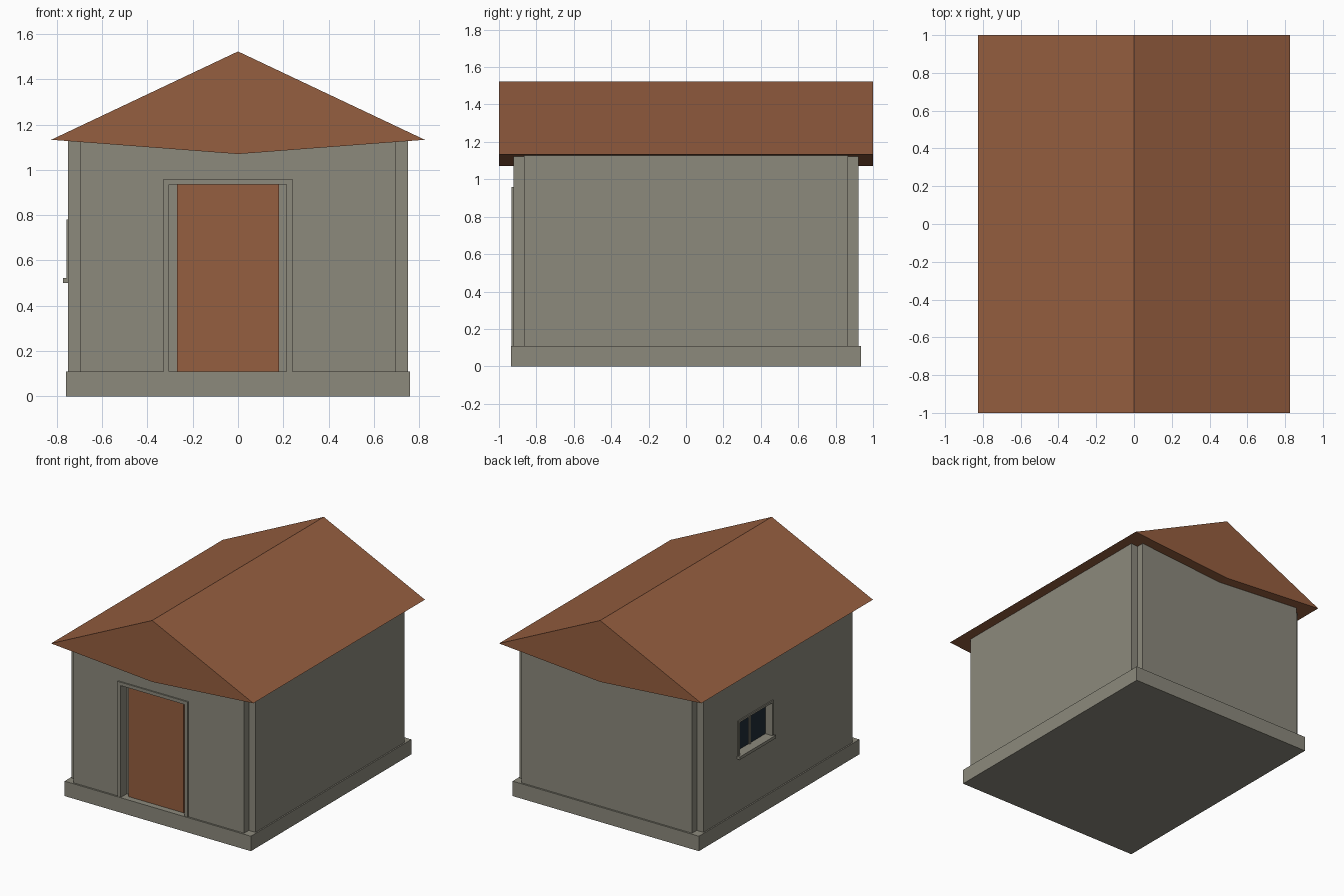
import bpy
import bmesh

if "Cube" in bpy.data.objects:
    bpy.data.objects.remove(bpy.data.objects["Cube"])


def material(name, rgb):
    m = bpy.data.materials.new(name)
    m.diffuse_color = (*rgb, 1.0)
    m.use_nodes = True
    m.node_tree.nodes["Principled BSDF"].inputs["Base Color"].default_value = m.diffuse_color
    return m


STONE = material("grey_plaster", (0.262, 0.252, 0.203))
BROWN = material("red_brown", (0.302, 0.112, 0.050))
GLASS = material("dark_glass", (0.014, 0.024, 0.036))


def prism(name, profile, offset, mat):
    """Extrude a flat profile of 3D points along offset."""
    bm = bmesh.new()
    face = bm.faces.new([bm.verts.new(p) for p in profile])
    ext = bmesh.ops.extrude_face_region(bm, geom=[face])
    top = [g for g in ext["geom"] if isinstance(g, bmesh.types.BMVert)]
    bmesh.ops.translate(bm, verts=top, vec=offset)
    if face.is_valid and len(face.edges[0].link_faces) < 2:
        bm.faces.new(list(face.verts)[::-1])
    bmesh.ops.recalc_face_normals(bm, faces=bm.faces)
    mesh = bpy.data.meshes.new(name)
    bm.to_mesh(mesh)
    bm.free()
    mesh.materials.append(mat)
    ob = bpy.data.objects.new(name, mesh)
    bpy.context.collection.objects.link(ob)
    return ob


def box(name, x, y, z, mat):
    pts = [(x[0], y[0], z[0]), (x[1], y[0], z[0]), (x[1], y[1], z[0]), (x[0], y[1], z[0])]
    return prism(name, pts, (0, 0, z[1] - z[0]), mat)


def cut(target, cutter):
    mod = target.modifiers.new(cutter.name, 'BOOLEAN')
    mod.operation = 'DIFFERENCE'
    mod.solver = 'EXACT'
    mod.object = cutter
    cutter.hide_render = True
    cutter.hide_set(True)


# Plinth
box("plinth", (-0.76, 0.76), (-0.935, 0.935), (0, 0.11), STONE)

# Walls with a square notch at each corner
X, Y, N = 0.75, 0.922, 0.055
quarter = [(X, Y - N), (X - N, Y - N), (X - N, Y)]
plan = []
for sx, sy in ((1, 1), (-1, 1), (-1, -1), (1, -1)):
    corner = [(sx * px, sy * py, 0.105) for px, py in quarter]
    plan += corner if sx * sy > 0 else corner[::-1]
walls = prism("walls", plan, (0, 0, 1.03), STONE)

# Gable roof with a shallow keel underneath
prism("roof", [(-0.825, -1, 1.133), (0, -1, 1.07), (0.825, -1, 1.133), (0, -1, 1.523)],
      (0, 2, 0), BROWN)

# Doorway recess, door and frame
cut(walls, box("doorway_cutter", (-0.305, 0.215), (-1.0, -0.86), (0.11, 0.935), STONE))
box("door", (-0.27, 0.18), (-0.89, -0.855), (0.11, 0.935), BROWN)
for side, x in (("left", (-0.33, -0.305)), ("right", (0.215, 0.24))):
    box("door_jamb_" + side, x, (-0.932, -0.88), (0.11, 0.96), STONE)
box("door_lintel", (-0.305, 0.215), (-0.932, -0.88), (0.935, 0.96), STONE)

# Window recess, glass, frame, mullion and sill on the left wall
cut(walls, box("window_cutter", (-1.0, -0.695), (0.075, 0.455), (0.52, 0.765), STONE))
box("window_glass", (-0.70, -0.69), (0.075, 0.455), (0.52, 0.765), GLASS)
for side, y in (("front", (0.06, 0.075)), ("back", (0.455, 0.47))):
    box("window_jamb_" + side, (-0.758, -0.72), y, (0.52, 0.78), STONE)
box("window_head", (-0.758, -0.72), (0.075, 0.455), (0.765, 0.78), STONE)
box("window_mullion", (-0.71, -0.695), (0.257, 0.273), (0.52, 0.765), STONE)
box("window_sill", (-0.772, -0.70), (0.055, 0.475), (0.50, 0.522), STONE)
